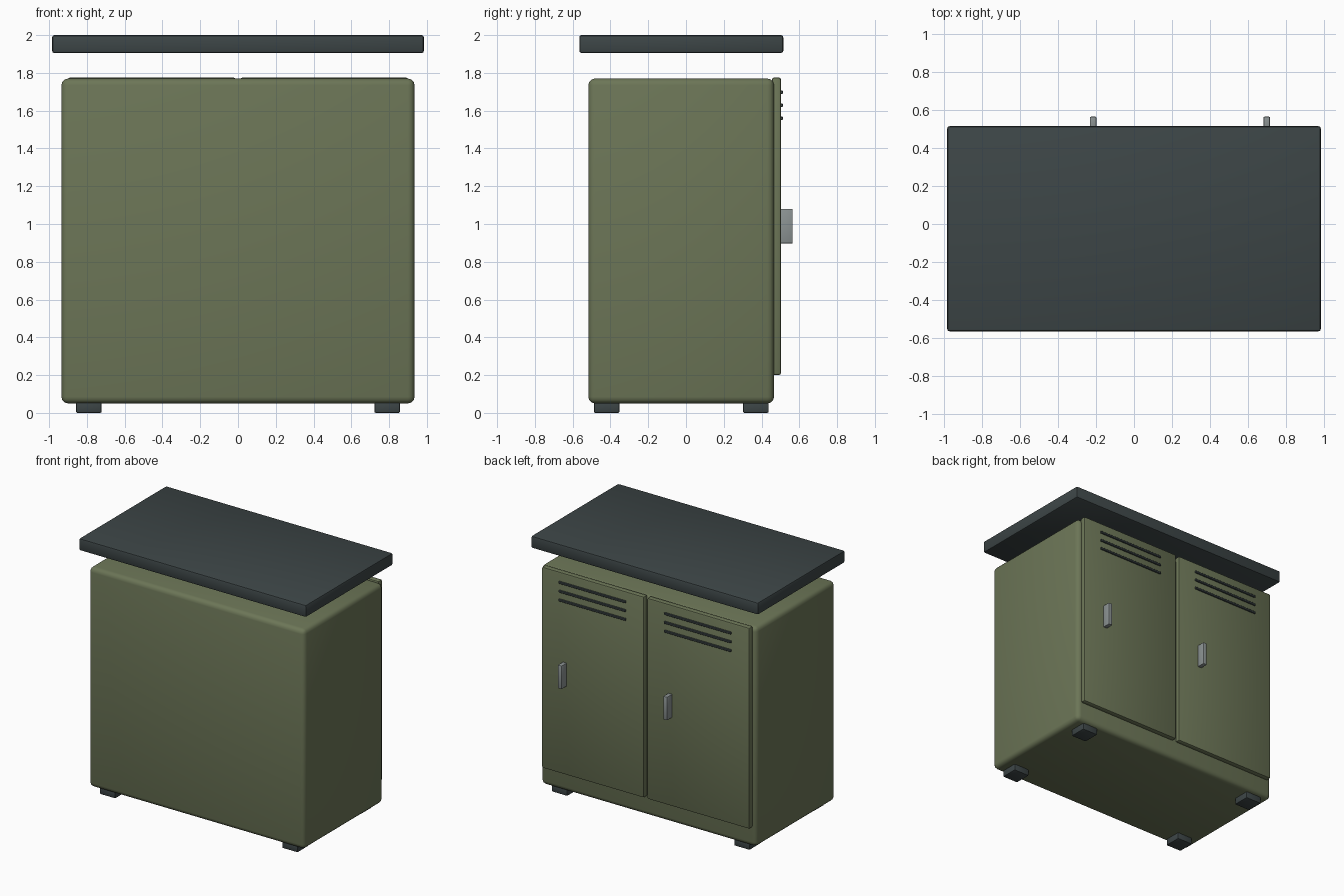
import bpy
import math

if "Cube" in bpy.data.objects:
    bpy.data.objects.remove(bpy.data.objects["Cube"])


def material(name, rgb):
    m = bpy.data.materials.new(name)
    m.diffuse_color = (*rgb, 1)
    m.use_nodes = True
    m.node_tree.nodes["Principled BSDF"].inputs["Base Color"].default_value = m.diffuse_color
    return m


GREEN = material("green_paint", (0.15, 0.18, 0.095))
DARK = material("dark_trim", (0.046, 0.06, 0.062))
STEEL = material("steel", (0.26, 0.29, 0.29))


def box(name, x, y, z, mat, bevel, segments=2):
    """Bevelled box from (min, max) ranges on each axis."""
    ranges = (x, y, z)
    bpy.ops.mesh.primitive_cube_add(size=1, location=[(a + b) / 2 for a, b in ranges])
    ob = bpy.context.object
    ob.name = name
    ob.scale = [b - a for a, b in ranges]
    bpy.ops.object.transform_apply(location=False, rotation=False, scale=True)
    ob.data.materials.append(mat)
    mod = ob.modifiers.new("bevel", "BEVEL")
    mod.width = bevel
    mod.segments = segments
    bpy.ops.object.modifier_apply(modifier=mod.name)
    bpy.ops.object.shade_smooth_by_angle(angle=math.radians(35))
    return ob


# Cabinet body and raised lid slab
box("cabinet_body", (-0.935, 0.935), (-0.517, 0.466), (0.05, 1.77), GREEN, 0.035, 3)
box("top_slab", (-0.984, 0.984), (-0.565, 0.515), (1.905, 2.0), DARK, 0.012)

# Feet
for sx, side in ((-1, "left"), (1, "right")):
    for y, end in ((-0.42, "front"), (0.37, "back")):
        box(f"{end}_{side}_foot", (sx * 0.79 - 0.068, sx * 0.79 + 0.068),
            (y - 0.068, y + 0.068), (0, 0.06), DARK, 0.008)

# Doors on the back, each with a handle and three vent slats
for cx, side in ((-0.457, "left"), (0.457, "right")):
    box(f"{side}_door", (cx - 0.444, cx + 0.444), (0.455, 0.503), (0.2, 1.776), GREEN, 0.012)
    hx = cx + 0.242
    box(f"{side}_handle", (hx - 0.017, hx + 0.017), (0.498, 0.565), (0.897, 1.08), STEEL, 0.005)
    for i in range(3):
        z = 1.697 - 0.069 * i
        box(f"{side}_vent_slat_{i + 1}", (cx - 0.29, cx + 0.29), (0.495, 0.513),
            (z - 0.009, z + 0.009), DARK, 0.003, 1)
